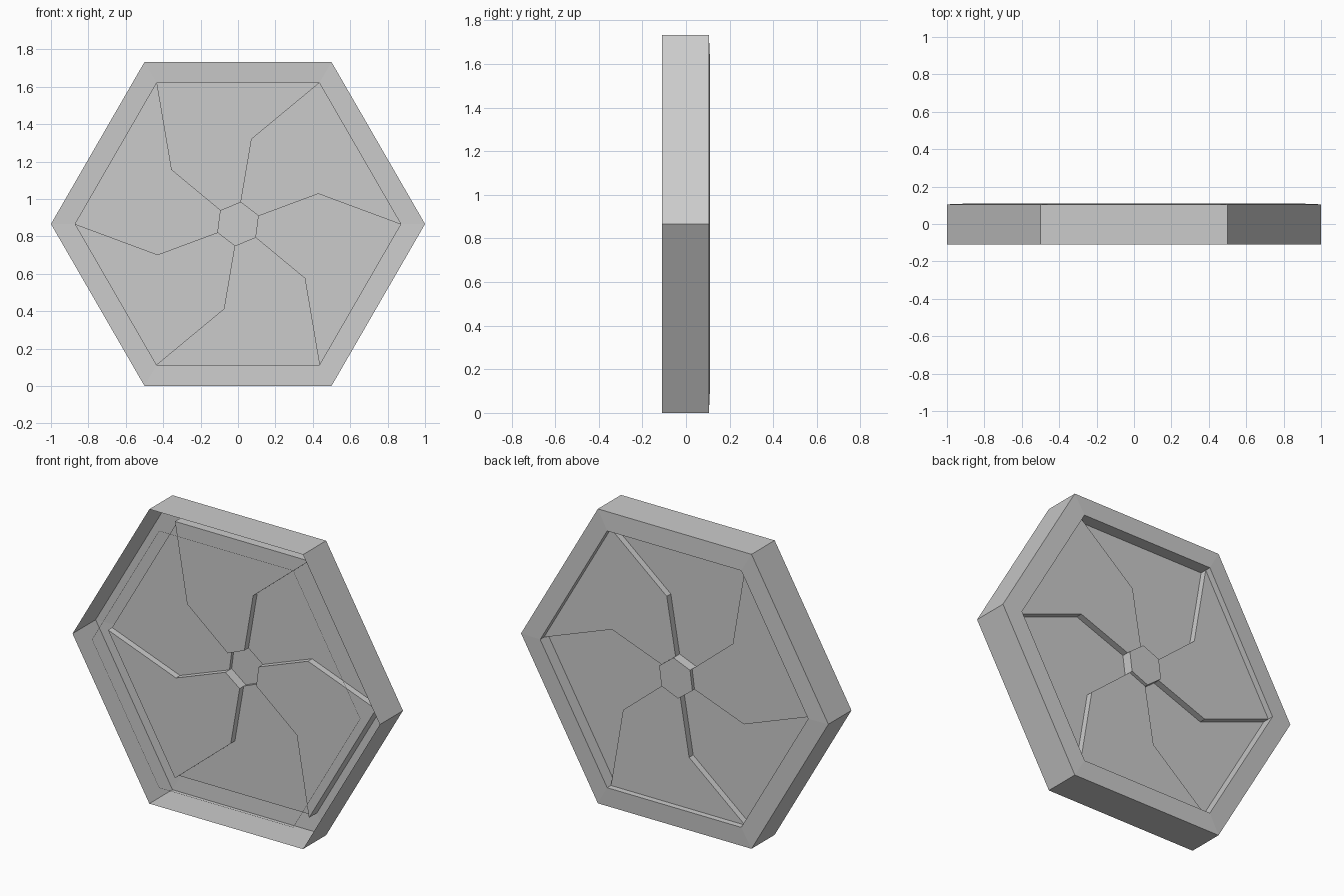
import bpy
from math import sin, cos, radians

if "Cube" in bpy.data.objects:
    bpy.data.objects.remove(bpy.data.objects["Cube"])

CZ = 0.866
R_IN = 0.872                       # opening radius
BACK, LIP, FRONT = 0.105, 0.11, -0.11
LOW, HIGH, HUB = 0.075, 0.037, 0.095   # depth of the two blade levels and hub


def pt(r, deg, y):
    a = radians(deg)
    return (r * cos(a), y, CZ + r * sin(a))


def make(name, faces):
    verts, index, polys = [], {}, []
    for f in faces:
        poly = []
        for p in f:
            key = tuple(round(c, 5) for c in p)
            if key not in index:
                index[key] = len(verts)
                verts.append(p)
            poly.append(index[key])
        polys.append(poly)
    me = bpy.data.meshes.new(name)
    me.from_pydata(verts, [], polys)
    me.update()
    ob = bpy.data.objects.new(name, me)
    bpy.context.collection.objects.link(ob)
    return ob


def hex_band(r0, y0, r1, y1):
    return [[pt(r0, 60 * k, y0), pt(r0, 60 * k + 60, y0),
             pt(r1, 60 * k + 60, y1), pt(r1, 60 * k, y1)] for k in range(6)]


def edge(k, y):
    """Bent seam between two blades, from rim to hub."""
    return [pt(R_IN, 60 * k, y), pt(0.46, 60 * k + 20.9, y),
            pt(0.117, 60 * k + 22.5, y)]


def wall(a, b):
    return [[a[i], a[i + 1], b[i + 1], b[i]] for i in range(len(a) - 1)]


# frame: outer wall and back rim, open at the front
make("frame", [f[::-1] for f in hex_band(1, FRONT, 1, BACK)
               + hex_band(1, BACK, R_IN, LIP)])

# hairline trim around the front opening
make("front_trim", hex_band(R_IN + 0.001, FRONT, R_IN - 0.001, FRONT))

# six iris blades on alternating levels, with their step walls
for k in range(6):
    y = HIGH if k % 2 else LOW
    a, b = edge(k, y), edge(k + 1, y)
    faces = [a[::-1] + b]
    faces += wall([a[0], b[0]], [edge(k, LOW)[0], edge(k + 1, LOW)[0]]) if k % 2 else []
    faces += wall([edge(k, LOW)[0], edge(k + 1, LOW)[0]],
                  [edge(k, LIP)[0], edge(k + 1, LIP)[0]])
    faces += wall([b[2], a[2]], [edge(k + 1, HUB)[2], edge(k, HUB)[2]])
    if k % 2:
        faces += wall(edge(k, LOW), a) + wall(b, edge(k + 1, LOW))
    make("iris_blade_%d" % (k + 1), faces)

# central hub plate
make("hub", [[edge(k, HUB)[2] for k in range(6)]])
